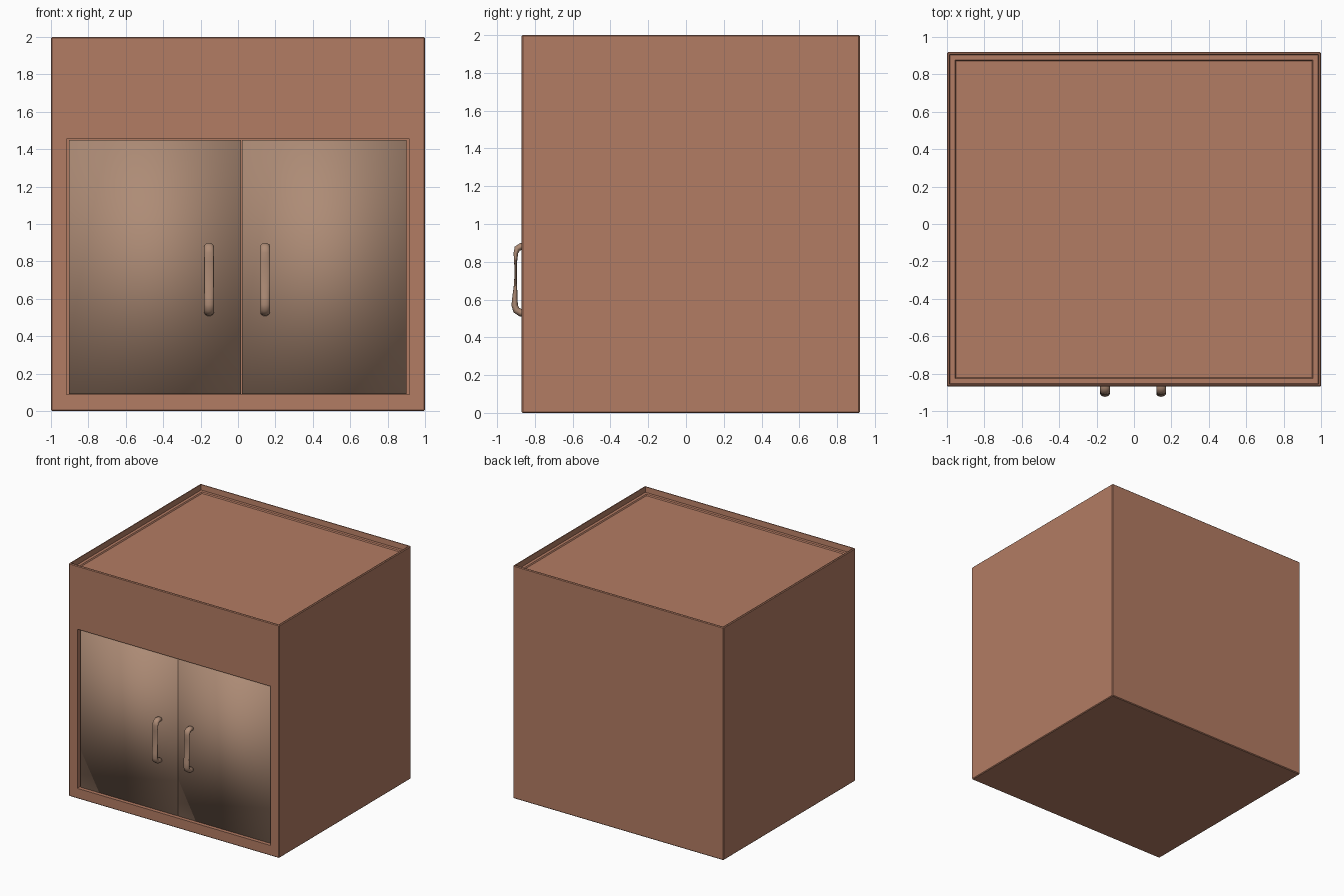
import bpy, bmesh, math
from mathutils import Vector

if "Cube" in bpy.data.objects:
    bpy.data.objects.remove(bpy.data.objects["Cube"])


def material(name, rgb):
    m = bpy.data.materials.new(name)
    m.diffuse_color = (*rgb, 1)
    m.use_nodes = True
    m.node_tree.nodes["Principled BSDF"].inputs["Base Color"].default_value = m.diffuse_color
    return m


BODY = material("warm_wood", (0.45, 0.20, 0.125))
DOOR = material("pale_wood", (0.42, 0.26, 0.18))


def to_object(bm, name, mat=None):
    bmesh.ops.recalc_face_normals(bm, faces=bm.faces)
    me = bpy.data.meshes.new(name)
    bm.to_mesh(me)
    bm.free()
    ob = bpy.data.objects.new(name, me)
    bpy.context.collection.objects.link(ob)
    if mat:
        me.materials.append(mat)
    return ob


def box(bm, lo, hi):
    verts = bmesh.ops.create_cube(bm, size=1)["verts"]
    for v in verts:
        v.co = Vector([(a + b) / 2 + c * (b - a) for a, b, c in zip(lo, hi, v.co)])


# Cabinet body with softened edges
bm = bmesh.new()
box(bm, (-1, -0.87, 0), (1, 0.92, 2))
bmesh.ops.bevel(bm, geom=bm.edges[:], offset=0.006, segments=1, affect='EDGES')

# Stepped tray in the top: thin rim, drop, ledge, sunken panel
bm.normal_update()
top = max(bm.faces, key=lambda f: f.calc_center_median().z)
for width, drop in ((0.010, 0), (0.006, 0.045), (0.036, 0), (0.009, 0.009)):
    bmesh.ops.inset_region(bm, faces=[top], thickness=width)
    for v in top.verts:
        v.co.z -= drop
body = to_object(bm, "cabinet_body", BODY)

# Door opening cut into the front
bm = bmesh.new()
box(bm, (-0.917, -1.0, 0.088), (0.917, -0.80, 1.455))
cutter = to_object(bm, "opening_cutter")
cutter.hide_render = True
cut = body.modifiers.new("door_opening", 'BOOLEAN')
cut.operation = 'DIFFERENCE'
cut.solver = 'EXACT'
cut.object = cutter
bpy.context.view_layer.objects.active = body
bpy.ops.object.modifier_apply(modifier=cut.name)
bpy.data.objects.remove(cutter)

# Two recessed doors, smooth shaded
for name, x0, x1 in (("left_door", -0.903, 0.016), ("right_door", 0.022, 0.902)):
    bm = bmesh.new()
    box(bm, (x0, -0.845, 0.092), (x1, -0.802, 1.45))
    for f in bm.faces:
        f.smooth = True
    to_object(bm, name, DOOR)

# Handle path: y, z, half thickness
PATH = [(-0.835, 0.880, 0.018), (-0.875, 0.880, 0.019), (-0.893, 0.870, 0.017),
        (-0.901, 0.845, 0.012), (-0.902, 0.80, 0.008), (-0.901, 0.74, 0.006),
        (-0.903, 0.67, 0.009), (-0.906, 0.61, 0.014), (-0.907, 0.57, 0.017),
        (-0.899, 0.545, 0.019), (-0.875, 0.530, 0.020), (-0.835, 0.527, 0.020)]


def handle(name, x, sides=16):
    bm = bmesh.new()
    rings = []
    for i, (y, z, r) in enumerate(PATH):
        a, b = PATH[max(i - 1, 0)], PATH[min(i + 1, len(PATH) - 1)]
        t = Vector((0, b[0] - a[0], b[1] - a[1])).normalized()
        n = Vector((0, -t.z, t.y))
        ring = []
        for k in range(sides):
            ang = 2 * math.pi * k / sides
            side = Vector((0.026 * math.cos(ang), 0, 0))
            ring.append(bm.verts.new(Vector((x, y, z)) + side + n * r * math.sin(ang)))
        rings.append(ring)
    for p, q in zip(rings, rings[1:]):
        for k in range(sides):
            j = (k + 1) % sides
            bm.faces.new((p[k], p[j], q[j], q[k]))
    for ring in (rings[0], rings[-1]):
        bm.faces.new(ring)
    for f in bm.faces:
        f.smooth = True
    to_object(bm, name, DOOR)


# Mirrored pair of curved handles
for name, x in (("left_handle", -0.155), ("right_handle", 0.145)):
    handle(name, x)
